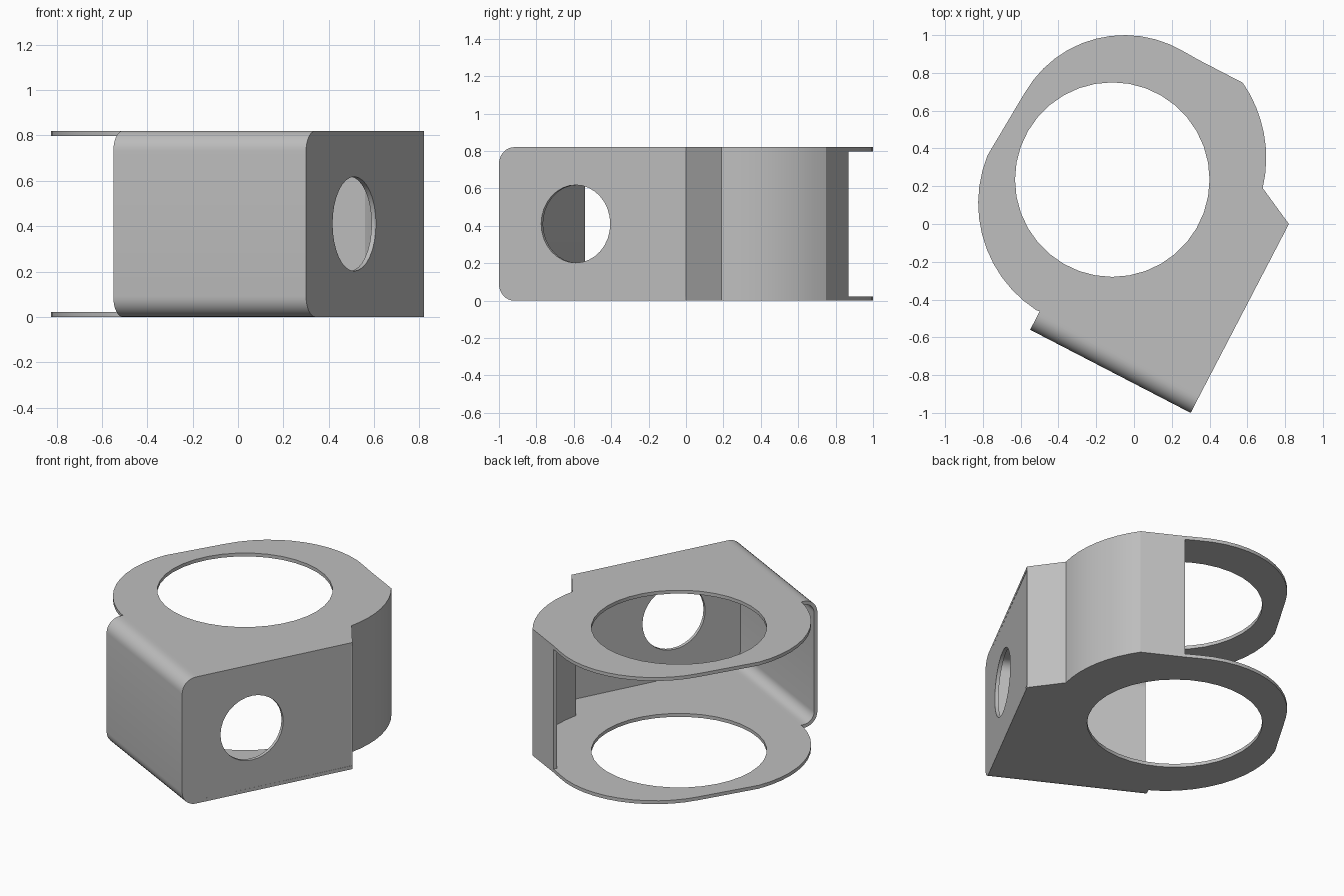
import bpy, bmesh, math
from mathutils import Vector, Matrix

cube = bpy.data.objects.get("Cube")
if cube:
    bpy.data.objects.remove(cube, do_unlink=True)

HEIGHT, SHEET, BEND, LIP = 0.82, 0.022, 0.09, 0.11
FRONT_WIDTH, SIDE_LENGTH = 0.957, 1.127
CORNER = Vector((0.30, -1.0, 0))       # where the front meets the side wall
ALONG_FRONT = Vector((-0.888, 0.46, 0)).normalized()
ALONG_SIDE = Vector((0.46, 0.888, 0)).normalized()

steel = bpy.data.materials.new("grey_steel")
steel.use_nodes = True
GREY = (0.52, 0.52, 0.52, 1)
steel.diffuse_color = GREY
steel.node_tree.nodes["Principled BSDF"].inputs["Base Color"].default_value = GREY


def arc(cx, cy, radius, start, end, steps):
    """Points on an arc, angles in degrees."""
    angles = [math.radians(start + (end - start) * i / steps) for i in range(steps + 1)]
    return [(cx + radius * math.cos(a), cy + radius * math.sin(a)) for a in angles]


def circle(cx, cy, radius, sides=36):
    return arc(cx, cy, radius, 0, 360, sides)[:-1]


def cut_sheet(name, loops, thickness, matrix):
    """Fill an outline, with any holes, and give it thickness about its plane."""
    curve = bpy.data.curves.new(name, 'CURVE')
    curve.dimensions = '2D'
    curve.fill_mode = 'BOTH'
    curve.extrude = thickness / 2
    for loop in loops:
        spline = curve.splines.new('POLY')
        spline.points.add(len(loop) - 1)
        for point, (x, y) in zip(spline.points, loop):
            point.co = (x, y, 0, 1)
        spline.use_cyclic_u = True
    helper = bpy.data.objects.new(name + "_outline", curve)
    bpy.context.collection.objects.link(helper)
    graph = bpy.context.evaluated_depsgraph_get()
    mesh = bpy.data.meshes.new_from_object(helper.evaluated_get(graph))
    bpy.data.objects.remove(helper, do_unlink=True)
    bpy.data.curves.remove(curve)

    bm = bmesh.new()
    bm.from_mesh(mesh)
    bmesh.ops.remove_doubles(bm, verts=bm.verts, dist=0.0005)
    bm.transform(matrix)
    bmesh.ops.recalc_face_normals(bm, faces=bm.faces)
    bm.to_mesh(mesh)
    bm.free()
    mesh.materials.clear()
    mesh.materials.append(steel)
    mesh.shade_smooth()
    mesh.set_sharp_from_angle(angle=math.radians(25))
    obj = bpy.data.objects.new(name, mesh)
    bpy.context.collection.objects.link(obj)
    return obj


def offset_path(path, distance):
    """Shift an open path to its left with mitred corners."""
    pts = [Vector(p) for p in path]
    dirs = [(b - a).normalized() for a, b in zip(pts, pts[1:])]
    normals = [Vector((-d.y, d.x)) for d in dirs]
    result = []
    for i, p in enumerate(pts):
        n0, n1 = normals[max(i - 1, 0)], normals[min(i, len(normals) - 1)]
        mid = (n0 + n1).normalized()
        result.append(tuple(p + mid * distance / max(mid.dot(n0), 0.4)))
    return result


def upright(distance):
    """Frame along the side wall, moved inward along the front."""
    m = Matrix((ALONG_SIDE, Vector((0, 0, 1)), -ALONG_FRONT)).transposed().to_4x4()
    return Matrix.Translation(CORNER + ALONG_FRONT * distance) @ m


# Outline of the curved back wall, from the side corner to its free end
back_path = [(0.82, 0)] + arc(0, 0.35, 0.70, -13.2, 34.6, 8) + [(0.34, 0.87)]

# Two identical ring plates
lip_right = CORNER + ALONG_SIDE * LIP
lip_left = lip_right + ALONG_FRONT * FRONT_WIDTH
plate = [tuple(lip_right.xy)] + back_path
plate += arc(-0.05, 0.39, 0.61, 59, 150, 12)
plate += arc(-0.15, 0.11, 0.675, 158, 237, 11)
plate += [tuple(lip_left.xy)]
ring_hole = circle(-0.115, 0.235, 0.515)
for name, z in (("bottom_plate", SHEET / 2), ("top_plate", HEIGHT - SHEET / 2)):
    cut_sheet(name, [plate, ring_hole], SHEET, Matrix.Translation((0, 0, z)))


def bent_profile(inset, radius, depth):
    """Half-rounded outline: straight back, two rounded front corners."""
    return ([(depth, HEIGHT - inset)]
            + arc(inset + radius, HEIGHT - inset - radius, radius, 90, 180, 8)
            + arc(inset + radius, inset + radius, radius, 180, 270, 8)
            + [(depth, inset)])


# Front panel, folded into the top and bottom plates
outer = bent_profile(0, BEND, LIP)
inner = bent_profile(SHEET, BEND - SHEET, LIP)
cut_sheet("front_panel", [outer + inner[::-1]], FRONT_WIDTH, upright(FRONT_WIDTH / 2))

# Flat side wall with a round opening
side = bent_profile(SHEET, BEND - SHEET, SIDE_LENGTH)
opening = circle(0.462, HEIGHT / 2, 0.208, 32)
cut_sheet("side_wall", [side, opening], SHEET, upright(SHEET / 2))

# Curved back wall between the plates
back = back_path + offset_path(back_path, SHEET)[::-1]
cut_sheet("back_wall", [back], HEIGHT - 2 * SHEET, Matrix.Translation((0, 0, HEIGHT / 2)))
